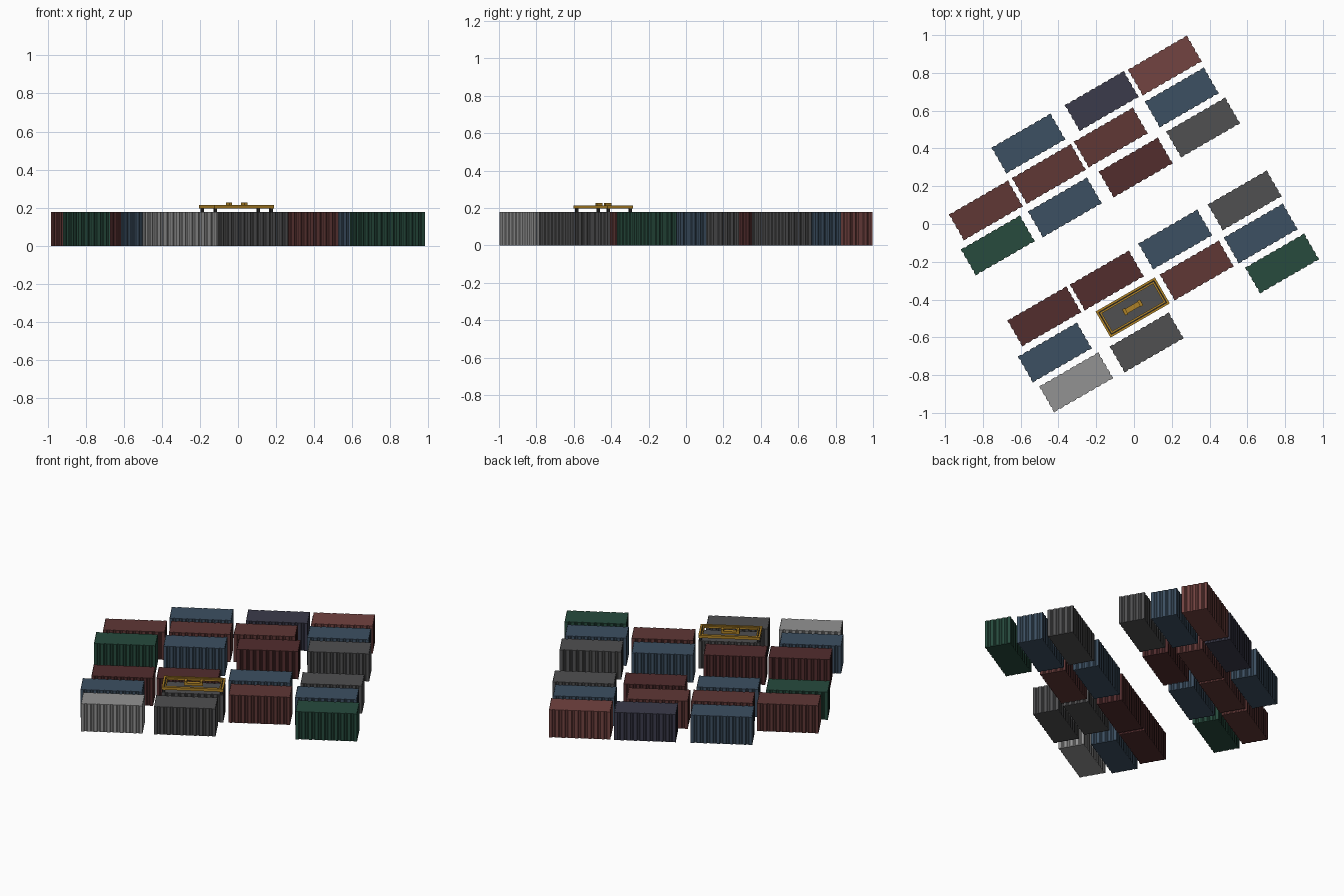
import bpy, bmesh, math
from mathutils import Matrix, Vector

if "Cube" in bpy.data.objects:
    bpy.data.objects.remove(bpy.data.objects["Cube"])

L, W, H = 0.362, 0.159, 0.178      # container size
ANGLE = math.radians(30)           # yard is turned by 30 degrees
OFFSET = Vector((0.004, -0.005))


def material(name, rgb):
    m = bpy.data.materials.new(name)
    m.diffuse_color = (*rgb, 1)
    m.use_nodes = True
    m.node_tree.nodes["Principled BSDF"].inputs["Base Color"].default_value = m.diffuse_color
    return m


COLOURS = {
    "red": material("red", (0.115, 0.038, 0.036)),
    "dark_red": material("dark_red", (0.085, 0.026, 0.027)),
    "light_red": material("light_red", (0.17, 0.056, 0.052)),
    "blue": material("blue", (0.046, 0.08, 0.122)),
    "navy": material("navy", (0.043, 0.043, 0.07)),
    "green": material("green", (0.02, 0.07, 0.047)),
    "grey": material("grey", (0.08, 0.08, 0.082)),
    "light_grey": material("light_grey", (0.29, 0.29, 0.29)),
}
YELLOW = material("yellow_paint", (0.42, 0.22, 0.02))
BLACK = material("black_steel", (0.02, 0.02, 0.02))


def corrugated_side(start, end, grooves, depth=0.004):
    """Points from start up to (not including) end, with trapezoid grooves cut inward."""
    start, end = Vector(start), Vector(end)
    along = (end - start).normalized()
    inward = Vector((-along.y, along.x))
    pitch = (end - start).length / (grooves + 0.5)
    pts = [start]
    for i in range(grooves):
        a = pitch * (i + 0.5)
        for t, d in ((0.0, 0), (0.14, depth), (0.36, depth), (0.5, 0)):
            pts.append(start + along * (a + t * pitch) + inward * d)
    return pts


def container_mesh():
    """Corrugated outline pulled up to a box."""
    x, y = L / 2, W / 2
    corners = [(-x, -y), (x, -y), (x, y), (-x, y)]
    outline = []
    for i, n in enumerate((9, 4, 9, 4)):
        outline += corrugated_side(corners[i], corners[(i + 1) % 4], n)
    bm = bmesh.new()
    base = bm.faces.new([bm.verts.new((p.x, p.y, 0)) for p in outline])
    top = bmesh.ops.extrude_face_region(bm, geom=[base])["geom"]
    bmesh.ops.translate(bm, vec=(0, 0, H),
                        verts=[v for v in top if isinstance(v, bmesh.types.BMVert)])
    bmesh.ops.recalc_face_normals(bm, faces=bm.faces)
    mesh = bpy.data.meshes.new("container")
    bm.to_mesh(mesh)
    bm.free()
    return mesh


def place(name, mesh, mat, x, y):
    mesh.materials.append(mat)
    ob = bpy.data.objects.new(name, mesh)
    ob.location = (x + OFFSET.x, y + OFFSET.y, 0)
    ob.rotation_euler.z = ANGLE
    bpy.context.collection.objects.link(ob)
    return ob


# Containers in two blocks
YARD = {
    "light_red": [(0.159, 0.844)],
    "navy": [(-0.175, 0.656)],
    "blue": [(-0.563, 0.431), (0.249, 0.675), (-0.37, 0.093),
             (0.214, -0.077), (0.667, -0.045), (-0.423, -0.675)],
    "red": [(-0.127, 0.463), (-0.455, 0.27), (-0.788, 0.077), (0.328, -0.241)],
    "dark_red": [(0.005, 0.304), (-0.148, -0.294), (-0.479, -0.484)],
    "grey": [(0.362, 0.516), (0.582, 0.130), (-0.011, -0.437), (0.063, -0.622)],
    "green": [(-0.725, -0.108), (0.78, -0.204)],
    "light_grey": [(-0.31, -0.833)],
}
base_mesh = container_mesh()
for colour, spots in YARD.items():
    for i, (x, y) in enumerate(spots):
        place(f"{colour}_container_{i + 1}", base_mesh.copy(), COLOURS[colour], x, y)


def boxes(name, mat, parts):
    """One object from boxes (cx, cy, sx, sy, z0, z1), set over the spreader's container."""
    bm = bmesh.new()
    for cx, cy, sx, sy, z0, z1 in parts:
        m = Matrix.Translation((cx, cy, (z0 + z1) / 2)) @ Matrix.Diagonal((sx, sy, z1 - z0, 1))
        bmesh.ops.create_cube(bm, size=1, matrix=m)
    mesh = bpy.data.meshes.new(name)
    bm.to_mesh(mesh)
    bm.free()
    return place(name, mesh, mat, -0.011, -0.437)


def ring(length, width, bar, z0, z1):
    """Four bars forming a rectangle."""
    out = [(0, s * (width - bar) / 2, length, bar, z0, z1) for s in (-1, 1)]
    out += [(s * (length - bar) / 2, 0, bar, width - 2 * bar, z0, z1) for s in (-1, 1)]
    return out


# Lifting spreader: outer frame, inner frame, centre beam with raised pads
boxes("spreader_frame", YELLOW, ring(L, W, 0.012, 0.197, 0.214))
boxes("spreader_inner_frame", YELLOW, ring(L - 0.034, W - 0.034, 0.008, 0.199, 0.211))
boxes("spreader_web", BLACK, ring(L - 0.022, W - 0.022, 0.007, 0.199, 0.205))
boxes("spreader_centre_beam", YELLOW, [(0, 0, 0.11, 0.028, 0.199, 0.214)])
boxes("spreader_head_pads", YELLOW,
      [(s * 0.046, 0, 0.016, 0.036, 0.212, 0.228) for s in (-1, 1)])
# Corner locks joining the spreader to the container
boxes("spreader_corner_locks", BLACK,
      [(a * (L / 2 - 0.012), b * (W / 2 - 0.012), 0.014, 0.014, 0.177, 0.199)
       for a in (-1, 1) for b in (-1, 1)])
